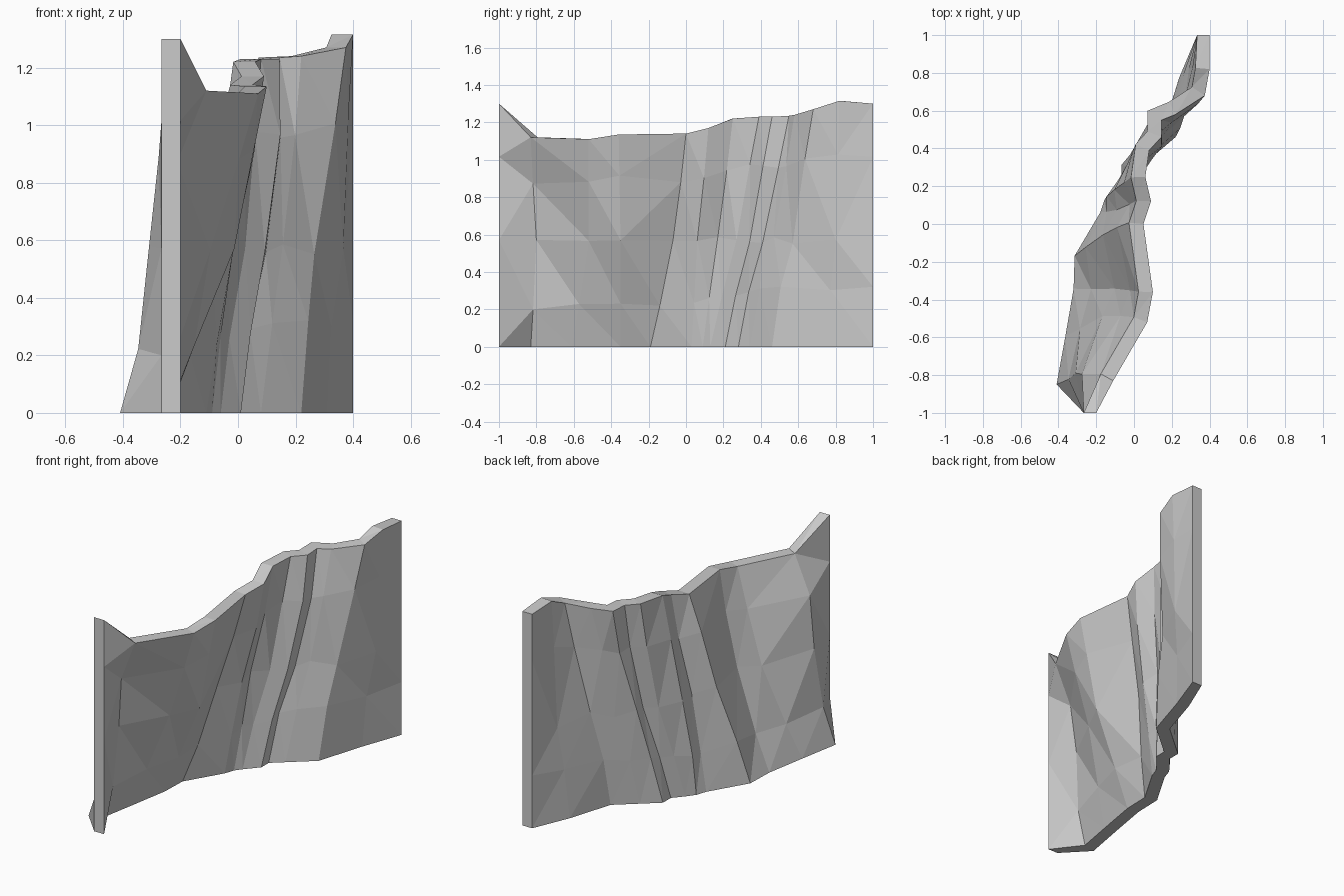
import bpy, bmesh, random
from mathutils import Vector

if "Cube" in bpy.data.objects:
    bpy.data.objects.remove(bpy.data.objects["Cube"])

random.seed(4)
THICK = 0.075

# Plan outlines (x, y) of the +x face at foot, mid height and rim
foot = [(-.20, -1), (-.33, -.83), (-.29, -.61), (-.245, -.35), (-.24, -.19),
        (-.11, .03), (-.09, .09), (-.06, .13), (.01, .21), (.01, .28),
        (.08, .34), (.22, .46), (.31, .75), (.40, 1)]
mid = [(-.20, -1), (-.235, -.80), (-.10, -.52), (-.02, -.35), (-.09, -.07),
       (-.01, .06), (-.03, .17), (.02, .27), (.10, .34), (.10, .41),
       (.16, .47), (.27, .57), (.36, .80), (.40, 1)]
rim = [(-.20, -1), (-.11, -.83), (.07, -.52), (.10, -.36), (.05, 0),
       (.09, .12), (.06, .25), (.08, .39), (.145, .46), (.145, .55),
       (.22, .58), (.375, .68), (.40, .82), (.40, 1)]
rim_z = [1.30, 1.12, 1.11, 1.135, 1.14, 1.17, 1.22, 1.23, 1.23, 1.235,
         1.24, 1.27, 1.315, 1.30]


def blend(a, b, t):
    return [Vector(p).lerp(Vector(q), t) for p, q in zip(a, b)]


def back_of(path):
    """Offset a plan outline to the -x side by the wall thickness."""
    out = []
    for i, p in enumerate(path):
        if i in (0, len(path) - 1):
            out.append(p - Vector((.066, 0)))
            continue
        d0, d1 = (p - path[i - 1]).normalized(), (path[i + 1] - p).normalized()
        d = (d0 + d1).normalized()
        out.append(p + Vector((-d.y, d.x)) * THICK / max(d.dot(d0), .85))
    return out


# Height rows: outline plus heights
n = len(foot)
low, high = blend(foot, mid, .42), blend(mid, rim, .6)
low[1].x, high[1].x = -.27, -.205        # hollow beside the front end
high[8].x = high[9].x = .142             # upright step near the rim
rows = [
    (blend(foot, foot, 0), [0] * n),
    (low, [.2 + .13 * i / n for i in range(n)]),
    (blend(mid, mid, 0), [.57] * n),
    (high, [.72 * z + .08 for z in rim_z]),
    (blend(rim, rim, 0), rim_z),
]

# Solid wall: front grid, back grid and a closed border
bm = bmesh.new()
front, back = [], []
for r, (path, zs) in enumerate(rows):
    for grid, line in ((front, path), (back, back_of(path))):
        row = []
        for i, (p, z) in enumerate(zip(line, zs)):
            rough = .007 if 0 < r < 4 and 0 < i < n - 1 else 0
            row.append(bm.verts.new((p.x + random.uniform(-rough, rough), p.y,
                                     z + 3 * random.uniform(-rough, rough))))
        grid.append(row)
for r in range(len(rows) - 1):
    for i in range(n - 1):
        for g in (front, back):
            bm.faces.new((g[r][i], g[r][i + 1], g[r + 1][i + 1], g[r + 1][i]))
    for i in (0, n - 1):
        bm.faces.new((front[r][i], front[r + 1][i], back[r + 1][i], back[r][i]))
for r in (0, -1):
    for i in range(n - 1):
        bm.faces.new((front[r][i], front[r][i + 1], back[r][i + 1], back[r][i]))

# Faceted rock faces
bmesh.ops.triangulate(bm, faces=bm.faces[:], quad_method='SHORT_EDGE')
bmesh.ops.recalc_face_normals(bm, faces=bm.faces[:])
mesh = bpy.data.meshes.new("cliff_wall")
bm.to_mesh(mesh)
bm.free()
bpy.context.collection.objects.link(bpy.data.objects.new("cliff_wall", mesh))
